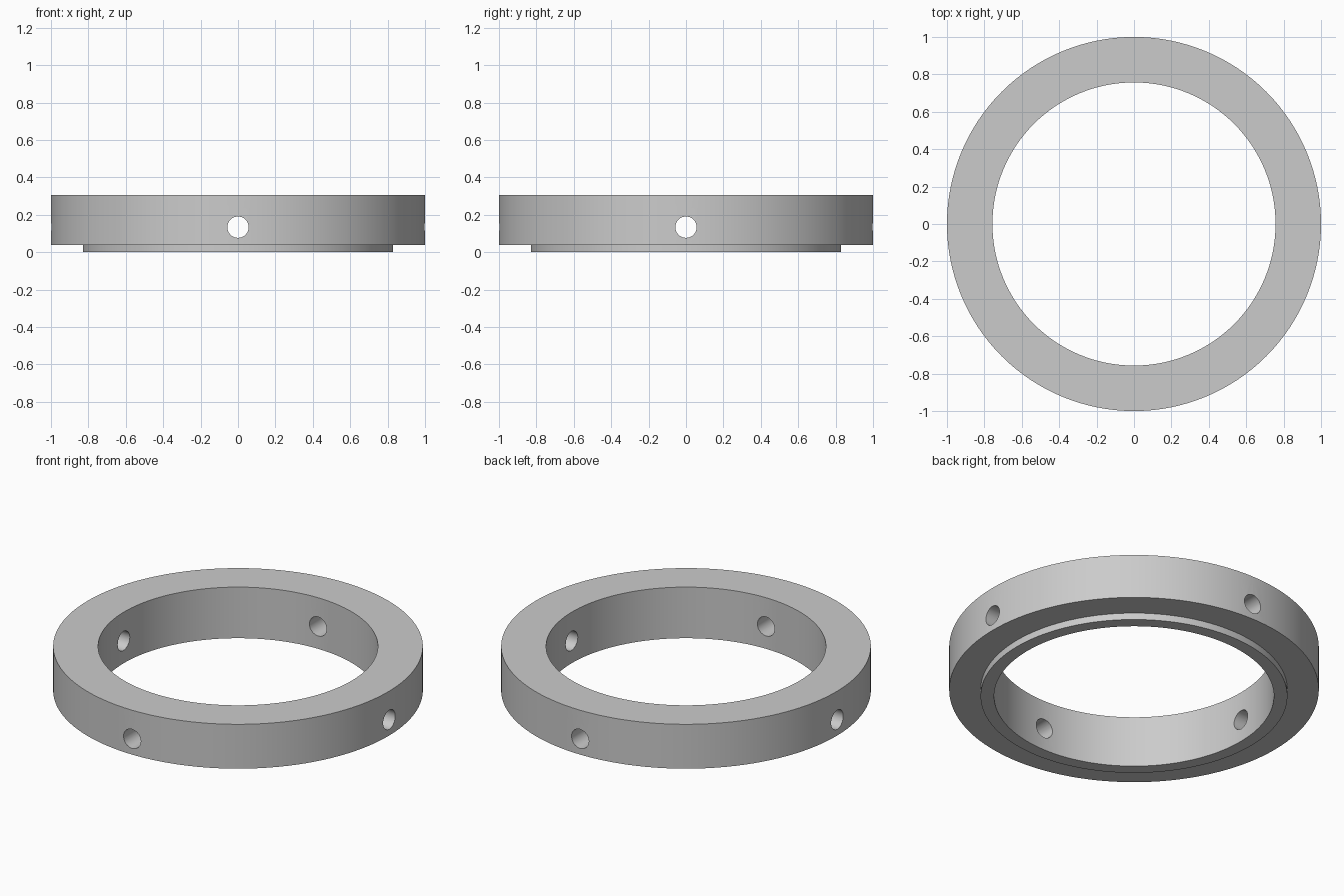
import bpy
import bmesh
from math import pi, radians
from mathutils import Matrix

cube = bpy.data.objects.get("Cube")
if cube:
    bpy.data.objects.remove(cube, do_unlink=True)

SEGMENTS = 128
R_OUT, R_LIP, R_IN = 1.0, 0.83, 0.757
Z_STEP, Z_TOP = 0.04, 0.305
HOLE_Z, HOLE_R = 0.134, 0.057

grey = bpy.data.materials.new("neutral_grey")
grey.use_nodes = True
colour = (0.6, 0.6, 0.6, 1)
grey.diffuse_color = colour
grey.node_tree.nodes["Principled BSDF"].inputs["Base Color"].default_value = colour


def add_object(name, bm):
    bmesh.ops.recalc_face_normals(bm, faces=bm.faces)
    mesh = bpy.data.meshes.new(name)
    bm.to_mesh(mesh)
    bm.free()
    obj = bpy.data.objects.new(name, mesh)
    bpy.context.collection.objects.link(obj)
    mesh.materials.append(grey)
    return obj


# Ring body with a locating lip underneath, turned from one closed profile
profile = [(R_IN, 0), (R_LIP, 0), (R_LIP, Z_STEP),
           (R_OUT, Z_STEP), (R_OUT, Z_TOP), (R_IN, Z_TOP)]
bm = bmesh.new()
verts = [bm.verts.new((r, 0, z)) for r, z in profile]
edges = [bm.edges.new((v, verts[i - 1])) for i, v in enumerate(verts)]
bmesh.ops.spin(bm, geom=verts + edges, cent=(0, 0, 0), axis=(0, 0, 1),
               angle=2 * pi, steps=SEGMENTS, use_merge=True)
bmesh.ops.remove_doubles(bm, verts=bm.verts, dist=1e-5)
ring = add_object("collar_ring", bm)

bpy.ops.object.select_all(action='DESELECT')
bpy.context.view_layer.objects.active = ring
ring.select_set(True)

# Four radial screw holes, drilled straight through along x and y
for axis in 'XY':
    bm = bmesh.new()
    turn = Matrix.Rotation(pi / 2, 4, 'Y' if axis == 'X' else 'X')
    bmesh.ops.create_cone(bm, cap_ends=True, segments=32, radius1=HOLE_R,
                          radius2=HOLE_R, depth=3,
                          matrix=Matrix.Translation((0, 0, HOLE_Z)) @ turn)
    drill = add_object("hole_cutter_" + axis.lower(), bm)
    drill.hide_render = True
    cut = ring.modifiers.new("holes_" + axis.lower(), 'BOOLEAN')
    cut.operation = 'DIFFERENCE'
    cut.solver = 'EXACT'
    cut.object = drill
    bpy.ops.object.modifier_apply(modifier=cut.name)
    bpy.data.objects.remove(drill, do_unlink=True)

bpy.ops.object.shade_smooth_by_angle(angle=radians(30))
